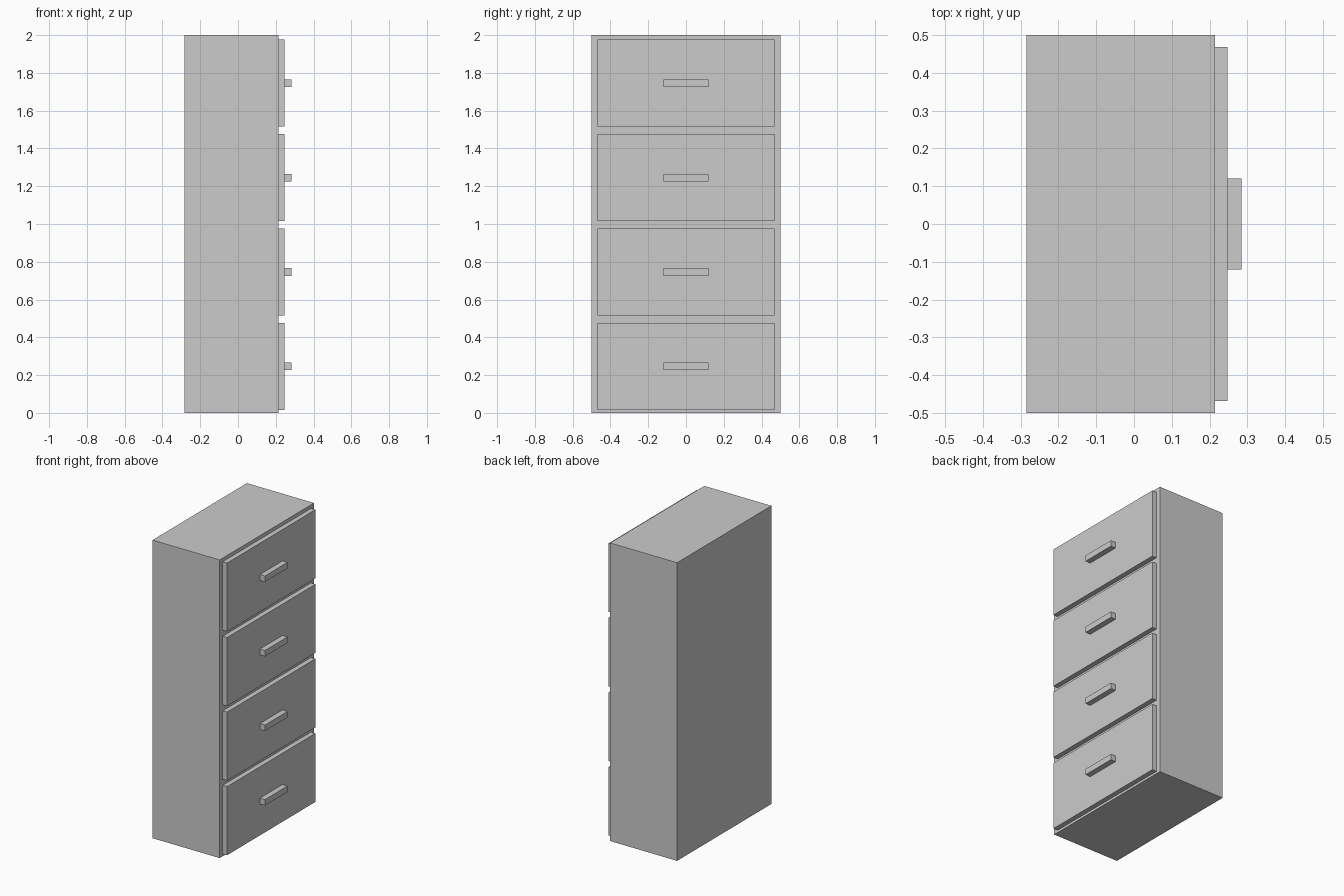
import bpy

if "Cube" in bpy.data.objects:
    bpy.data.objects.remove(bpy.data.objects["Cube"])


def box(name, x, y, z):
    """Box from (min, max) ranges on each axis."""
    mid = [(a + b) / 2 for a, b in (x, y, z)]
    size = [b - a for a, b in (x, y, z)]
    bpy.ops.mesh.primitive_cube_add(size=1, location=mid)
    ob = bpy.context.object
    ob.name = name
    ob.scale = size
    bpy.ops.object.transform_apply(location=False, rotation=False, scale=True)
    return ob


BACK, FRONT, PANEL, GRIP = -0.284, 0.214, 0.247, 0.284

# Cabinet body
box("cabinet_body", (BACK, FRONT), (-0.5, 0.5), (0, 2))

# Four drawer fronts, each with a bar handle
for i in range(4):
    z = 0.246 + 0.5 * i
    box(f"drawer_front_{i + 1}", (FRONT, PANEL), (-0.468, 0.468), (z - 0.23, z + 0.23))
    box(f"drawer_handle_{i + 1}", (PANEL, GRIP), (-0.12, 0.12), (z - 0.02, z + 0.02))
